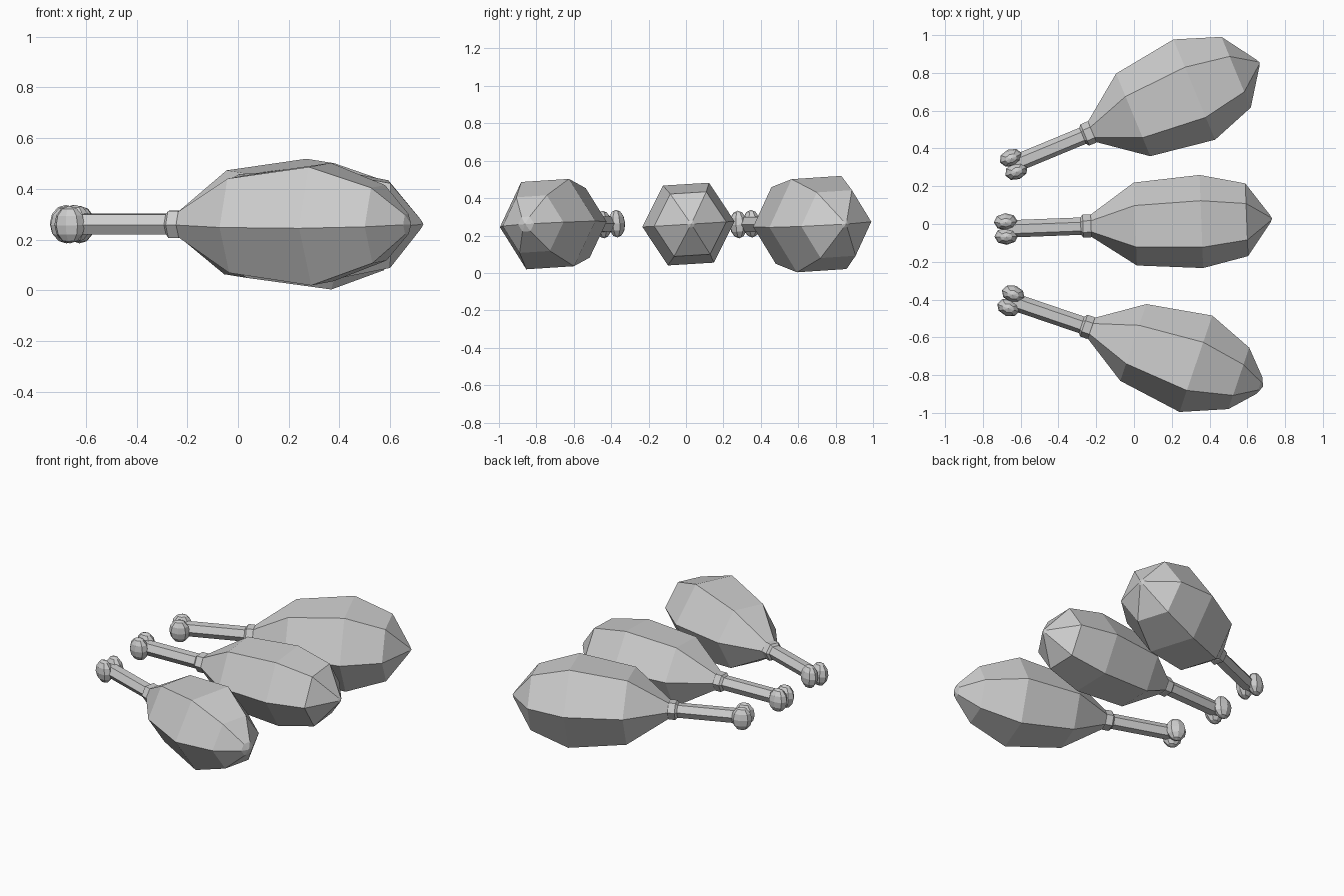
import bpy
import bmesh
from math import cos, sin, pi, radians
from mathutils import Matrix, Vector

cube = bpy.data.objects.get("Cube")
if cube:
    bpy.data.objects.remove(cube)

grey = bpy.data.materials.new("plain_grey")
grey.use_nodes = True
grey.diffuse_color = (0.62, 0.62, 0.62, 1)
grey.node_tree.nodes["Principled BSDF"].inputs["Base Color"].default_value = (0.62, 0.62, 0.62, 1)


def finish(bm, name, place):
    """Turn a bmesh into a placed, flat shaded object."""
    bmesh.ops.recalc_face_normals(bm, faces=bm.faces)
    mesh = bpy.data.meshes.new(name)
    bm.to_mesh(mesh)
    bm.free()
    mesh.materials.append(grey)
    obj = bpy.data.objects.new(name, mesh)
    obj.matrix_world = place
    bpy.context.collection.objects.link(obj)


def lathe(name, profile, place, sides=6):
    """Revolve (along, radius) points around the x axis, capping both ends."""
    bm = bmesh.new()
    rings = []
    for x, r in profile:
        rings.append([bm.verts.new((x, r * cos(2 * pi * i / sides), r * sin(2 * pi * i / sides)))
                      for i in range(sides)])
    for a, b in zip(rings, rings[1:]):
        for i in range(sides):
            j = (i + 1) % sides
            bm.faces.new((a[i], a[j], b[j], b[i]))
    bm.faces.new(rings[0])
    bm.faces.new(rings[-1])
    bmesh.ops.remove_doubles(bm, verts=bm.verts, dist=0.0005)
    finish(bm, name, place)


def knob(name, place):
    """Two faceted lobes side by side at the end of the grip."""
    bm = bmesh.new()
    for side in (-1, 1):
        shape = Matrix.LocRotScale(Vector((-0.43, side * 0.038, 0)), None,
                                   Vector((0.063, 0.046, 0.074)))
        bmesh.ops.create_uvsphere(bm, u_segments=8, v_segments=6, radius=1, matrix=shape)
    finish(bm, name, place)


def club(side, collar, yaw, girths, tip):
    place = (Matrix.Translation((collar[0], collar[1], 0.261))
             @ Matrix.Rotation(radians(yaw), 4, 'Z')
             @ Matrix.Rotation(radians(3.5), 4, 'X'))
    low, wide, high = girths
    lathe(side + "_club_body",
          [(0.015, 0.055), (0.255, low), (0.605, wide), (0.845, high), tip, (0.98, 0.0001)], place)
    lathe(side + "_club_collar",
          [(-0.035, 0.045), (-0.022, 0.061), (0.018, 0.061), (0.032, 0.05)], place)
    lathe(side + "_club_grip", [(-0.43, 0.046), (0.0, 0.046)], place)
    knob(side + "_club_knob", place)


# Three clubs fanned out, each a little different in girth
club("back", (-0.24, 0.48), 22.5, (0.237, 0.288, 0.203), (0.97, 0.02))
club("middle", (-0.248, -0.01), 2.2, (0.22, 0.247, 0.193), (0.97, 0.02))
club("front", (-0.245, -0.545), -18.8, (0.215, 0.27, 0.172), (0.962, 0.045))
